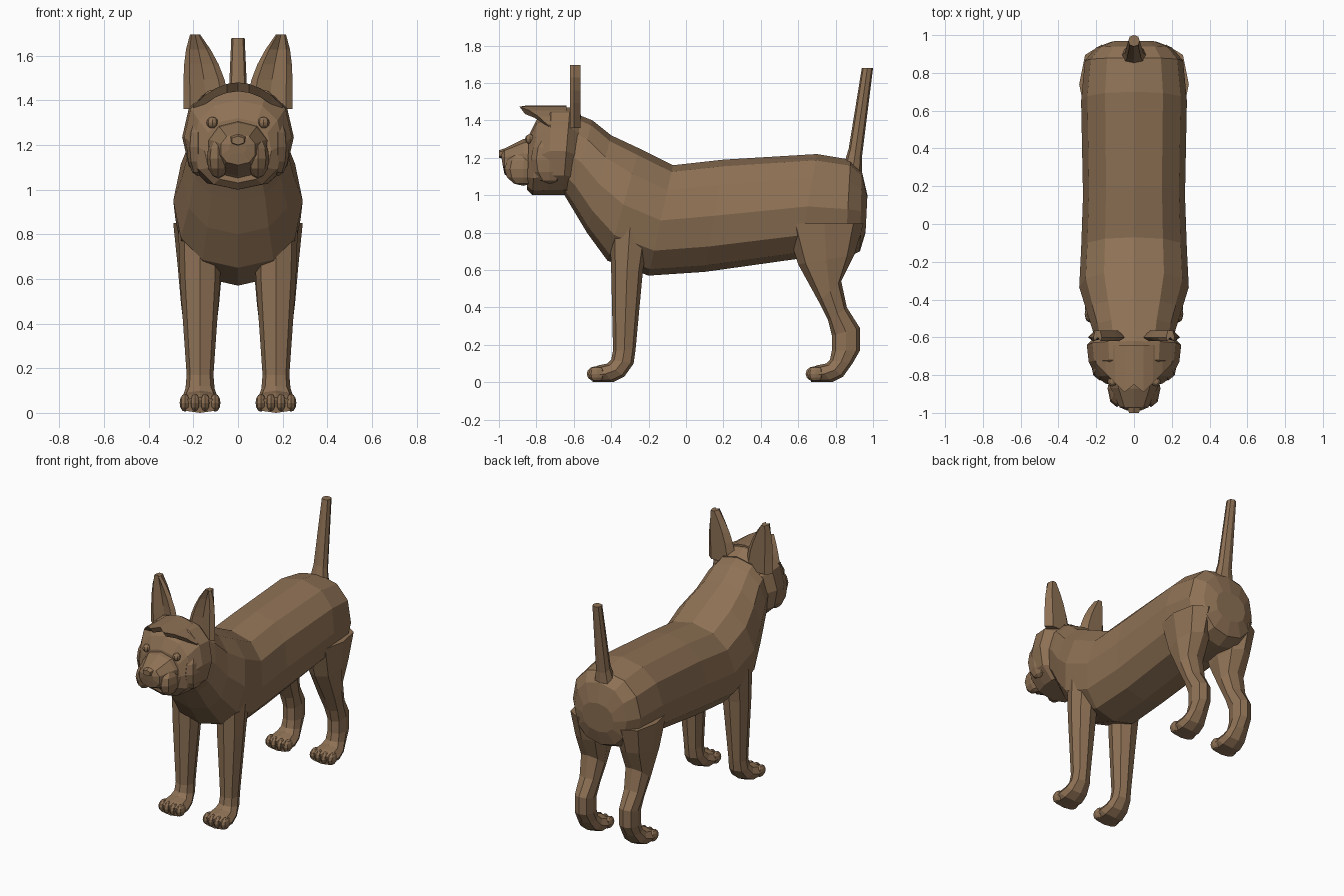
import bpy, bmesh, math
from mathutils import Vector, Matrix

cube = bpy.data.objects.get("Cube")
if cube:
    bpy.data.objects.remove(cube, do_unlink=True)

fur = bpy.data.materials.new("brown fur")
fur.use_nodes = True
colour = (0.27, 0.165, 0.09, 1)
fur.diffuse_color = colour
fur.node_tree.nodes["Principled BSDF"].inputs["Base Color"].default_value = colour


def finish(name, bm):
    """Turn a bmesh into a flat-shaded fur-coloured object."""
    bmesh.ops.recalc_face_normals(bm, faces=bm.faces)
    mesh = bpy.data.meshes.new(name)
    bm.to_mesh(mesh)
    bm.free()
    mesh.materials.append(fur)
    bpy.context.collection.objects.link(bpy.data.objects.new(name, mesh))


def skin(name, rings, side=1):
    """Join rings of points into a closed part; side -1 mirrors it in x."""
    bm = bmesh.new()
    loops = [[bm.verts.new((side * x, y, z)) for x, y, z in ring] for ring in rings]
    for lower, upper in zip(loops, loops[1:]):
        for i in range(len(lower)):
            bm.faces.new((lower[i - 1], lower[i], upper[i], upper[i - 1]))
    bm.faces.new(loops[0])
    bm.faces.new(loops[-1])
    finish(name, bm)


def oval(station, centre, sides, power=2.3):
    """Ring spanning two side-profile points, with a half width across x."""
    y_start, z_start, y_end, z_end, width = station
    start, end = Vector((centre, y_start, z_start)), Vector((centre, y_end, z_end))
    middle, reach = (start + end) / 2, (start - end) / 2
    ring = []
    for i in range(sides):
        angle = math.tau * i / sides
        along, across = (math.copysign(abs(f) ** (2 / power), f)
                         for f in (math.cos(angle), math.sin(angle)))
        ring.append(middle + reach * along + Vector((width * across, 0, 0)))
    return ring


def tube(name, stations, side=1, centre=0, sides=12):
    skin(name, [oval(station, centre, sides) for station in stations], side)


def blob(name, location, scale):
    """Faceted ellipsoid."""
    bm = bmesh.new()
    bmesh.ops.create_uvsphere(bm, u_segments=8, v_segments=6, radius=1,
                              matrix=Matrix.LocRotScale(Vector(location), None, Vector(scale)))
    finish(name, bm)


# Torso and neck: back point, belly point, half width
tube("body", [
    (-0.6, 1.44, -0.65, 1, 0.2),
    (-0.5, 1.4, -0.62, 0.95, 0.22),
    (-0.4, 1.32, -0.53, 0.8, 0.25),
    (-0.25, 1.25, -0.42, 0.65, 0.29),
    (-0.07, 1.16, -0.2, 0.57, 0.28),
    (0.2, 1.19, 0.1, 0.59, 0.27),
    (0.7, 1.22, 0.6, 0.66, 0.28),
    (0.88, 1.19, 0.85, 0.66, 0.26),
    (0.94, 1.13, 0.93, 0.7, 0.2),
    (0.97, 1, 0.96, 0.8, 0.12)])

# Upright tail
tube("tail", [
    (0.84, 1.15, 0.94, 1.1, 0.07),
    (0.87, 1.25, 0.94, 1.2, 0.05),
    (0.94, 1.68, 1, 1.68, 0.03)], sides=8)

# Head: crown point, jaw point, half width
tube("head", [
    (-0.56, 1.43, -0.62, 1, 0.2),
    (-0.62, 1.47, -0.66, 1, 0.25),
    (-0.72, 1.47, -0.74, 1, 0.24),
    (-0.8, 1.4, -0.82, 1, 0.2),
    (-0.84, 1.32, -0.85, 1.03, 0.15)])
tube("muzzle", [
    (-0.76, 1.32, -0.78, 1, 0.16),
    (-0.87, 1.3, -0.86, 1.06, 0.13),
    (-0.97, 1.25, -0.97, 1.11, 0.08),
    (-0.99, 1.22, -0.98, 1.16, 0.04)], sides=10)
tube("nose", [
    (-0.94, 1.26, -0.94, 1.19, 0.05),
    (-1, 1.24, -1, 1.2, 0.03)], sides=6)


def brow_ring(x):
    """Arched overhang whose front edge is notched in the middle."""
    spread = abs(x)
    front = max(spread - 0.94, -0.85 - spread)
    top = 1.48 - 2.6 * x * x
    return [(x, -0.64, top), (x, front, top),
            (x, front + 0.03, top - 0.04), (x, -0.64, top - 0.04)]


skin("brow", [brow_ring(0.05 * i) for i in range(-4, 5)])

# Leg profiles: front point, back point, half width
front_leg = [
    (-0.41, 0.9, -0.18, 0.9, 0.1),
    (-0.4, 0.6, -0.23, 0.6, 0.09),
    (-0.39, 0.17, -0.27, 0.17, 0.06)]
hind_leg = [
    (0.53, 0.85, 0.95, 0.85, 0.12),
    (0.6, 0.63, 0.9, 0.68, 0.1),
    (0.71, 0.43, 0.83, 0.54, 0.085),
    (0.76, 0.33, 0.86, 0.4, 0.07),
    (0.78, 0.25, 0.93, 0.29, 0.06),
    (0.78, 0.17, 0.93, 0.17, 0.06)]
# Paw profile, with y measured back from the toe tip
paw = [
    (0.13, 0.12, 0.25, 0.1, 0.065),
    (0.11, 0.1, 0.2, 0.03, 0.08),
    (0.06, 0.09, 0.14, 0, 0.09),
    (0.02, 0.07, 0.03, 0, 0.085)]
leg_centre = 0.17


def leg(name, side, profile, tip):
    foot = [(tip + y, z, tip + heel_y, heel_z, w) for y, z, heel_y, heel_z, w in paw]
    tube(name + "_leg", profile + foot, side, leg_centre, sides=8)
    # The middle toes reach a little further forward
    for i in range(4):
        offset = (i - 1.5) * 0.045
        y = tip + 0.04 + abs(offset) / 5
        blob(f"{name}_toe_{i + 1}", (side * (leg_centre + offset), y, 0.045),
             (0.024, 0.045, 0.04))


def ear_ring(t):
    """Slice at height fraction t: rounded behind, hollow in front."""
    z = 1.36 + 0.335 * t
    inner = 0.04 + 0.13 * t ** 2
    outer = 0.245 - 0.03 * t ** 4
    middle, half = (inner + outer) / 2, (outer - inner) / 2
    outline = [(-1, -0.6), (-0.7, -0.62), (0, -0.6), (0.7, -0.62),
               (1, -0.6), (0.6, -0.565), (-0.6, -0.565)]
    return [(middle + half * across, y, z) for across, y in outline]


for side, label in ((1, "left"), (-1, "right")):
    leg(label + "_front", side, front_leg, -0.53)
    leg(label + "_hind", side, hind_leg, 0.64)
    skin(label + "_ear", [ear_ring(i / 5) for i in range(6)], side)
    # Whisker tufts beside the mouth and along the cheek
    blob(label + "_jowl", (side * 0.09, -0.87, 1.14), (0.05, 0.1, 0.09))
    blob(label + "_cheek", (side * 0.18, -0.73, 1.19), (0.05, 0.1, 0.13))
    # Round eye under the brow
    blob(label + "_eye", (side * 0.115, -0.835, 1.3), (0.026, 0.026, 0.026))
